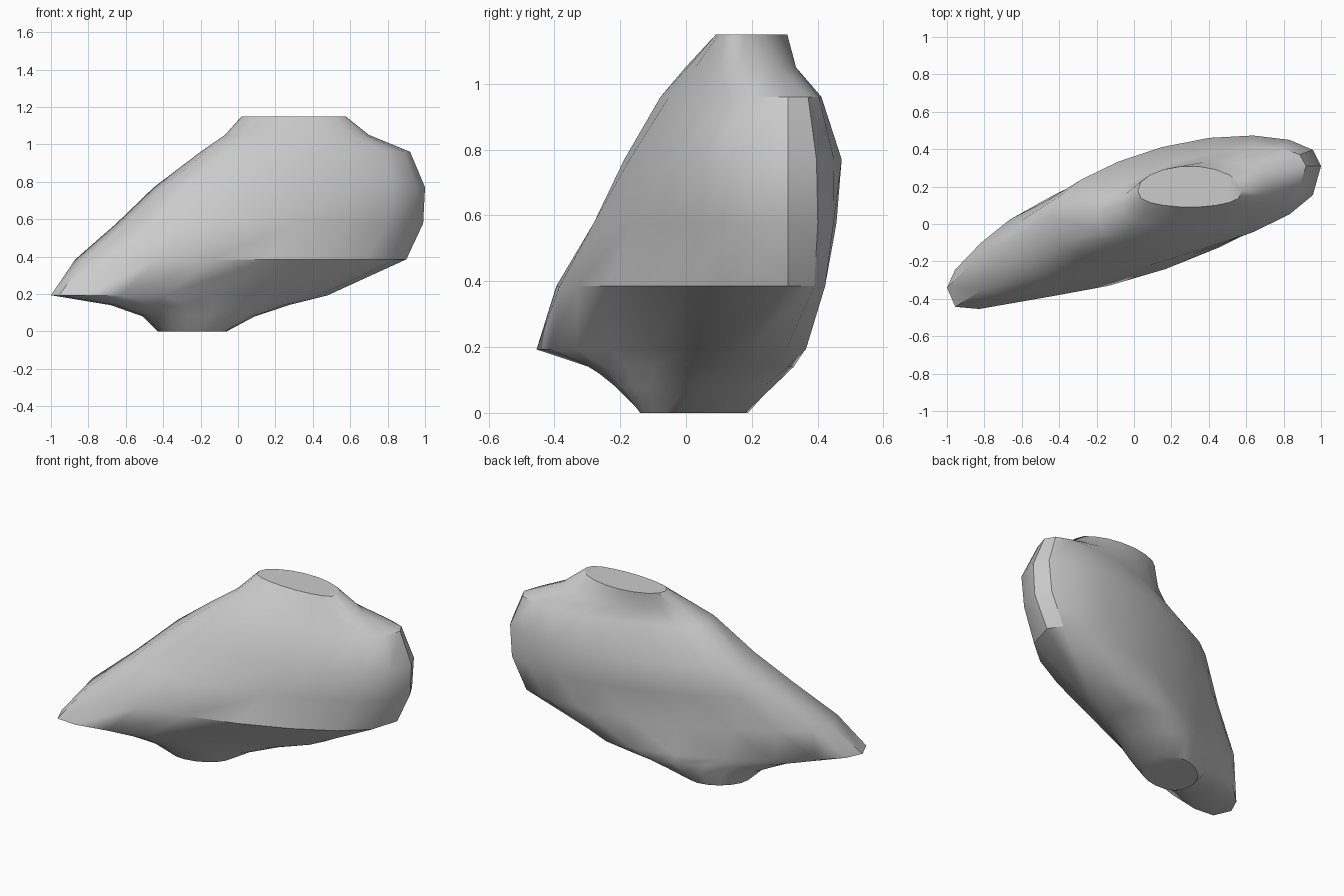
import bpy
import bmesh
from math import sin, cos, pi, radians
from mathutils import Vector

default_cube = bpy.data.objects.get("Cube")
if default_cube:
    bpy.data.objects.remove(default_cube, do_unlink=True)

HALF_STEPS = 9
FRONT_POWER = .32
BACK_POWER = .45

# Horizontal slices: height, left tip, right tip, front bulge, back bulge, skew
SLICES = [
    (0, (-.43, -.01), (-.06, .06), .16, .16, 0),
    (.08, (-.51, -.05), (.09, .1), .21, .22, .15),
    (.14, (-.68, -.15), (.27, .14), .21, .27, .25),
    (.193, (-1, -.34), (.48, .18), .2, .32, .28),
    (.385, (-.87, -.21), (.9, .31), .34, .275, 0),
    (.577, (-.65, -.08), (.99, .31), .32, .275, .08),
    (.77, (-.45, .05), (1, .31), .33, .26, .05),
    (.96, (-.2, .05), (.92, .31), .21, .19, .05),
    (1.05, (-.07, .1), (.7, .23), .15, .16, 0),
    (1.15, (.02, .18), (.575, .18), .09, .13, 0),
]


def make_material(name, colour):
    material = bpy.data.materials.new(name)
    material.use_nodes = True
    material.diffuse_color = colour
    shader = material.node_tree.nodes["Principled BSDF"]
    shader.inputs["Base Color"].default_value = colour
    return material


def slice_outline(height, left, right, front, back, skew):
    """Closed outline along the front to the right tip and back again.
    Skew shifts the front bulge to the left and the back bulge to the right."""
    left, right = Vector(left), Vector(right)
    points = []
    for step in range(2 * HALF_STEPS):
        along = (1 - cos(pi * step / HALF_STEPS)) / 2
        arch = abs(sin(pi * along))
        lean = skew * (2 * along - 1)
        centre = left.lerp(right, along)
        if step in (0, HALF_STEPS):
            offset = 0
        elif step < HALF_STEPS:
            offset = -front * arch ** FRONT_POWER * (1 - lean)
        else:
            offset = back * arch ** BACK_POWER * (1 + lean)
        points.append(Vector((centre.x, centre.y + offset, height)))
    return points


def build_loft(name, slices, material):
    bm = bmesh.new()
    rings = [[bm.verts.new(p) for p in slice_outline(*s)] for s in slices]
    count = 2 * HALF_STEPS
    for lower, upper in zip(rings, rings[1:]):
        for i in range(count):
            j = (i + 1) % count
            bm.faces.new((lower[i], lower[j], upper[j], upper[i]))
    # Flat caps
    bm.faces.new(rings[-1])
    bm.faces.new(list(reversed(rings[0])))
    bmesh.ops.recalc_face_normals(bm, faces=bm.faces)
    mesh = bpy.data.meshes.new(name)
    bm.to_mesh(mesh)
    bm.free()
    mesh.materials.append(material)
    obj = bpy.data.objects.new(name, mesh)
    bpy.context.collection.objects.link(obj)
    return obj


# Leaning boulder with flat top and base
stone_grey = make_material("stone grey", (.6, .6, .6, 1))
boulder = build_loft("boulder", SLICES, stone_grey)
bpy.ops.object.select_all(action="DESELECT")
boulder.select_set(True)
bpy.context.view_layer.objects.active = boulder
bpy.ops.object.shade_smooth_by_angle(angle=radians(38))
